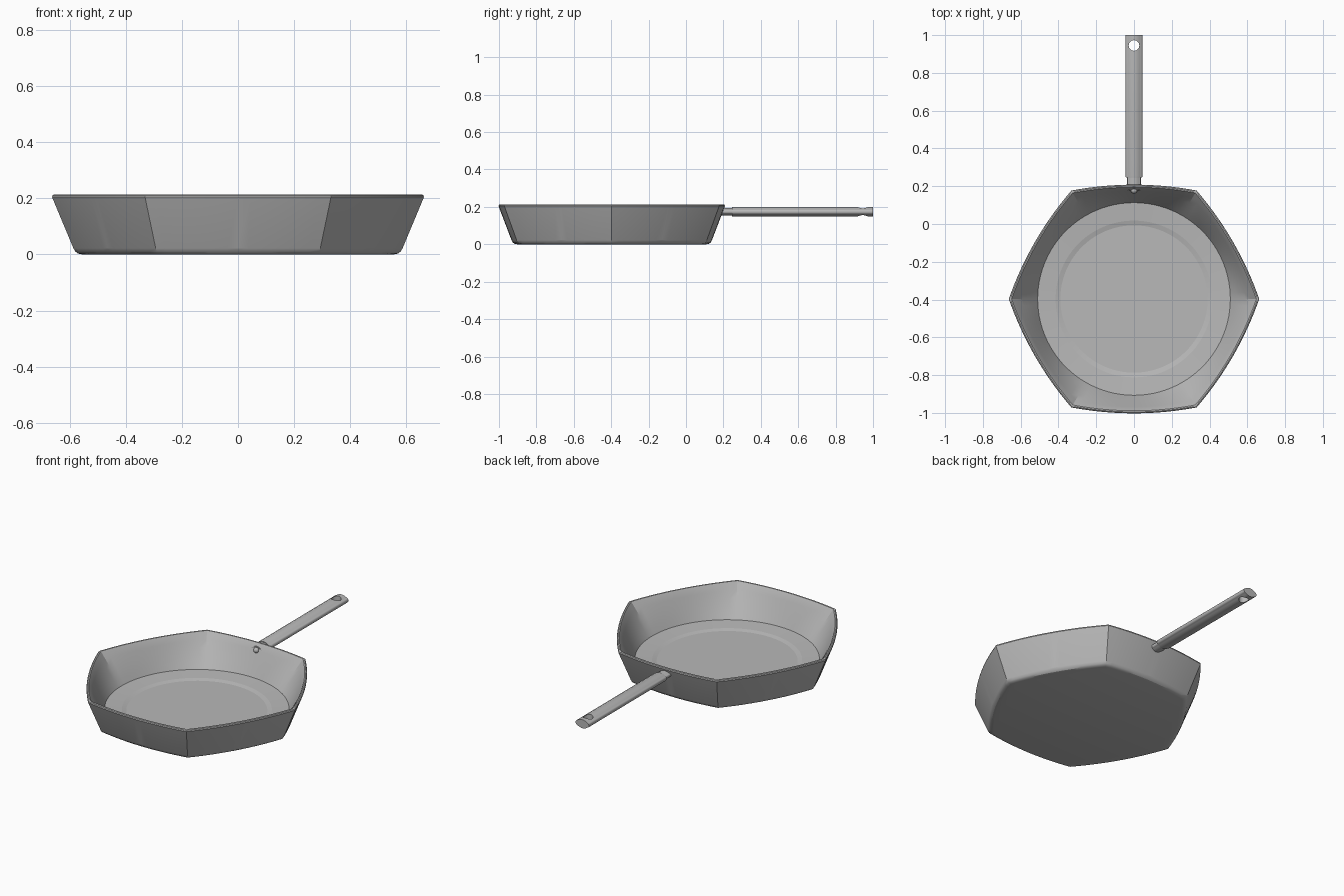
import bpy, bmesh, math
from mathutils import Vector

if "Cube" in bpy.data.objects:
    bpy.data.objects.remove(bpy.data.objects["Cube"])

# One brushed grey metal for everything
metal = bpy.data.materials.new("grey_metal")
metal.use_nodes = True
metal.diffuse_color = (0.48, 0.48, 0.48, 1)
metal.node_tree.nodes["Principled BSDF"].inputs["Base Color"].default_value = (0.48, 0.48, 0.48, 1)

CY = -0.397       # centre of the pan along y
HZ = 0.174        # height of the handle axis
PER_SIDE = 16


def loft(name, rings):
    """Skin a list of closed rings and cap both ends."""
    bm = bmesh.new()
    loops = [[bm.verts.new(p) for p in ring] for ring in rings]
    for a, b in zip(loops, loops[1:]):
        for i in range(len(a)):
            j = (i + 1) % len(a)
            bm.faces.new((a[i], a[j], b[j], b[i]))
    bm.faces.new(loops[0])
    bm.faces.new(loops[-1])
    bmesh.ops.recalc_face_normals(bm, faces=bm.faces)
    mesh = bpy.data.meshes.new(name)
    bm.to_mesh(mesh)
    bm.free()
    obj = bpy.data.objects.new(name, mesh)
    bpy.context.collection.objects.link(obj)
    mesh.materials.append(metal)
    return obj


def activate(obj):
    bpy.ops.object.select_all(action='DESELECT')
    obj.select_set(True)
    bpy.context.view_layer.objects.active = obj


def smooth(obj, degrees):
    activate(obj)
    bpy.ops.object.shade_smooth_by_angle(angle=math.radians(degrees))


def hex_ring(r, z):
    """Hexagon with gently bowed sides and corners on the x axis."""
    pts = []
    for side in range(6):
        a, b = [Vector((math.cos(t), math.sin(t), 0)) * r
                for t in (side * math.pi / 3, (side + 1) * math.pi / 3)]
        out = (a + b).normalized()
        for i in range(PER_SIDE):
            t = i / PER_SIDE
            pts.append(a.lerp(b, t) + out * 0.047 * r * 4 * t * (1 - t) + Vector((0, CY, z)))
    return pts


def round_ring(r, z):
    """Circle whose points line up with the bowed hexagon."""
    ring = []
    for p in hex_ring(1, 0):
        d = (p - Vector((0, CY, 0))).normalized() * r
        ring.append(d + Vector((0, CY, z)))
    return ring


def blend_ring(t):
    """Inner wall: circle at the floor turning into the hexagon at the rim."""
    low, high = round_ring(0.51, 0.038), hex_ring(0.643, 0.207)
    return [a.lerp(b, t) for a, b in zip(low, high)]


# Pan: underside, outer wall, rim, inner wall and stepped floor
outer = [(0.555, 0), (0.57, 0.003), (0.58, 0.01), (0.587, 0.022),
         (0.663, 0.204), (0.661, 0.211), (0.655, 0.214), (0.648, 0.213)]
rings = [hex_ring(r, z) for r, z in outer]
rings += [blend_ring(t) for t in (1, 0.8, 0.6, 0.4, 0.2, 0)]
rings += [round_ring(r, z) for r, z in [(0.415, 0.031), (0.39, 0.025)]]
pan = loft("pan_body", rings)
smooth(pan, 25)
# Keep the floor outlines crisp
for e in pan.data.edges:
    ends = [pan.data.vertices[i].co - Vector((0, CY, 0)) for i in e.vertices]
    radii = [p.xy.length for p in ends]
    if all(0.02 < p.z < 0.04 for p in ends) and abs(radii[0] - radii[1]) < 0.001:
        e.use_edge_sharp = True


# Handle: lens-shaped grip with rounded edges
def lens_ring(y, s=1):
    half = []
    for i in range(13):
        x = 0.036 - 0.072 * i / 12
        half.append((x, 0.026 - 0.013 * (x / 0.036) ** 2))
    for i in range(1, 8):
        a = math.pi / 2 + math.pi * i / 8
        half.append((-0.036 + 0.009 * math.cos(a), 0.013 * math.sin(a)))
    half_turn = [(-x, -z) for x, z in half]
    return [Vector((x * s, y, HZ + z * s)) for x, z in half + half_turn]


handle = loft("handle_grip", [lens_ring(0.247, 0.96), lens_ring(0.252), lens_ring(1.0)])

# Hanging hole through the grip
bpy.ops.mesh.primitive_cylinder_add(vertices=32, radius=0.028, depth=0.2, location=(0, 0.945, HZ))
cutter = bpy.context.object
cutter.name = "hole_cutter"
cutter.hide_render = True
cutter.data.materials.append(metal)
cut = handle.modifiers.new("hanging_hole", 'BOOLEAN')
cut.object = cutter
cut.operation = 'DIFFERENCE'
cut.solver = 'EXACT'
activate(handle)
bpy.ops.object.modifier_apply(modifier=cut.name)
bpy.data.objects.remove(cutter)
smooth(handle, 30)

# Neck joining the grip to the wall
neck = loft("handle_neck", [lens_ring(0.178, 0.8), lens_ring(0.25, 0.8)])
smooth(neck, 30)

# Rivet head inside the wall
bpy.ops.mesh.primitive_uv_sphere_add(segments=20, ring_count=12, radius=0.017, location=(0, 0.178, HZ))
rivet = bpy.context.object
rivet.name = "handle_rivet"
rivet.data.materials.append(metal)
smooth(rivet, 40)
